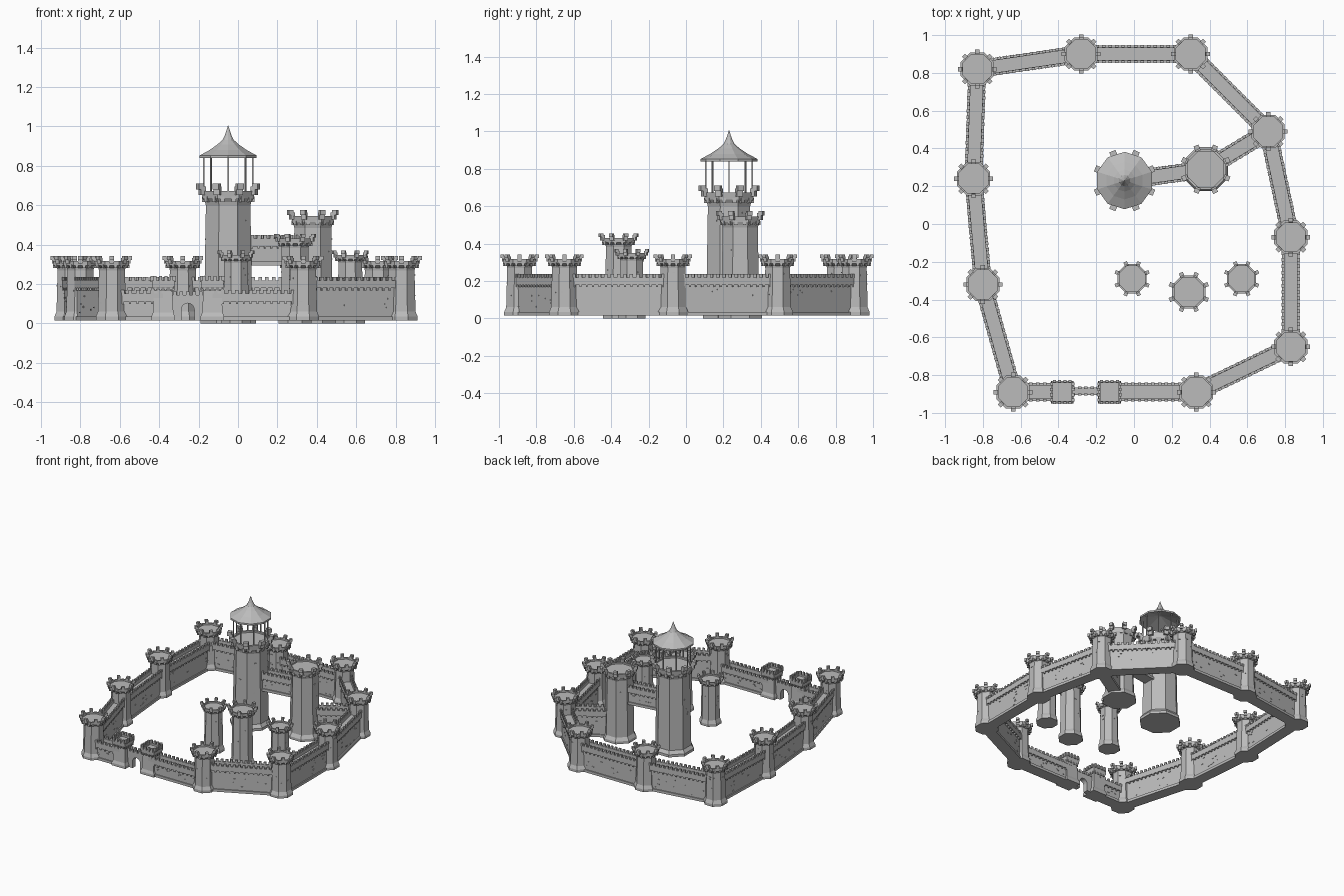
import bpy, bmesh, math, random
from mathutils import Matrix, Vector

random.seed(4)
if "Cube" in bpy.data.objects:
    bpy.data.objects.remove(bpy.data.objects["Cube"])

stone = bpy.data.materials.new("grey_stone")
stone.use_nodes = True
stone.diffuse_color = (0.5, 0.5, 0.5, 1)
stone.node_tree.nodes["Principled BSDF"].inputs["Base Color"].default_value = (0.5, 0.5, 0.5, 1)


def finish(bm, name, matrix):
    bmesh.ops.recalc_face_normals(bm, faces=bm.faces[:])
    mesh = bpy.data.meshes.new(name)
    bm.to_mesh(mesh)
    bm.free()
    mesh.materials.append(stone)
    ob = bpy.data.objects.new(name, mesh)
    ob.matrix_world = matrix
    bpy.context.collection.objects.link(ob)
    return ob


def box(bm, center, size, angle=0.0):
    """Box whose center is first placed, then swung around z."""
    m = Matrix.Rotation(angle, 4, "Z") @ Matrix.Translation(center) @ Matrix.Diagonal((*size, 1))
    bmesh.ops.create_cube(bm, size=1, matrix=m)


def lathe(bm, profile, sides, turn):
    """Faceted solid from (radius, height) pairs, closed at both ends."""
    rings = []
    for r, z in profile:
        rings.append([bm.verts.new((r * math.cos(turn + math.tau * i / sides),
                                    r * math.sin(turn + math.tau * i / sides), z))
                      for i in range(sides)])
    for low, high in zip(rings, rings[1:]):
        for i in range(sides):
            j = (i + 1) % sides
            bm.faces.new((low[i], low[j], high[j], high[i]))
    bm.faces.new(rings[0][::-1])
    bm.faces.new(rings[-1])


def tower(name, x, y, body, crown, z0, top, sides=8, merlon_turn=0.0, merlons=8):
    """Flared foot, slim shaft, corbelled crown and outward leaning merlons."""
    bm = bmesh.new()
    turn = math.pi / sides
    k = 1 / math.cos(turn)
    h = crown * 0.55                       # crown height including merlons
    rim = top - h * 0.5
    deck = rim - 0.012
    lathe(bm, [(r * k, z) for r, z in (
        (body * 1.24, z0), (body * 1.24, z0 + 0.02), (body * 1.08, z0 + 0.045),
        (body, top - h * 1.5), (body * 1.04, top - h * 1.25), (crown * 0.97, top - h),
        (crown, rim), (crown * 0.87, rim), (crown * 0.87, deck))], sides, turn)
    for i in range(merlons):
        a = merlon_turn + math.tau * i / merlons
        reach = crown * (k if merlon_turn and sides == 8 else 1)
        box(bm, (reach * 0.98, 0, rim), (crown * 0.2, crown * 0.26, h * 0.6), a)
        box(bm, (reach * 1.06, 0, top - h * 0.2), (crown * 0.22, crown * 0.26, h * 0.4), a)
    # corbels tucked under the crown
    for i in range(sides):
        for s in (-0.5, 0.5):
            box(bm, (crown * 0.93, s * crown * 0.42, top - h * 1.08),
                (crown * 0.14, crown * 0.16, h * 0.36), math.tau * i / sides)
    # scattered raised stones
    for i in range(12):
        box(bm, (body * 1.02, random.uniform(-0.28, 0.28) * body,
                 random.uniform(z0 + 0.08, top - h * 1.9)),
            (0.006, 0.014, 0.006), math.tau * random.randrange(sides) / sides)
    return finish(bm, name, Matrix.Translation((x, y, 0)))


def wall(name, a, b, z0, top, half=0.036):
    """Wall between two points with a sunken walk and toothed parapets."""
    a, b = Vector(a), Vector(b)
    d = b - a
    n = d.length
    bm = bmesh.new()
    deck = top - 0.045
    box(bm, (0, 0, (z0 + deck) / 2), (n, half * 2, deck - z0))
    box(bm, (0, 0, z0 + 0.01), (n, half * 2 + 0.016, 0.02))
    teeth = int(n / 0.033)
    for s in (-1, 1):
        box(bm, (0, s * (half + 0.003), top - 0.038), (n, 0.014, 0.04))
        for i in range(teeth):
            x = n * ((i + 0.5) / teeth - 0.5)
            box(bm, (x, s * (half + 0.005), top - 0.01), (0.018, 0.014, 0.02))
            box(bm, (x, s * (half + 0.004), top - 0.064), (0.01, 0.012, 0.012))
        for i in range(int(n * 20)):
            box(bm, (random.uniform(-0.45, 0.45) * n, s * half,
                     random.uniform(z0 + 0.03, top - 0.08)), (0.014, 0.006, 0.006))
    mid = (a + b) / 2
    return finish(bm, name, Matrix.Translation((mid.x, mid.y, 0))
                  @ Matrix.Rotation(math.atan2(d.y, d.x), 4, "Z"))


# outer ring of towers, counter-clockwise from the front
ring = [(0.33, -0.89), (0.83, -0.65), (0.83, -0.07), (0.71, 0.49), (0.30, 0.90),
        (-0.28, 0.90), (-0.83, 0.82), (-0.85, 0.24), (-0.80, -0.32), (-0.64, -0.89)]
for i, p in enumerate(ring):
    tower(f"ring_tower_{i + 1}", *p, 0.066, 0.088, 0.015, 0.342)
for i, (p, q) in enumerate(zip(ring, ring[1:])):
    wall(f"ring_wall_{i + 1}", p, q, 0.015, 0.237)

# front wall with the gate between two square towers
gate_left, gate_right = (-0.13, -0.89), (-0.38, -0.89)
wall("front_wall_left", ring[0], gate_left, 0.015, 0.17, 0.038)
wall("front_wall_right", gate_right, ring[-1], 0.015, 0.17, 0.038)
for name, (x, y) in (("gate_tower_left", gate_left), ("gate_tower_right", gate_right)):
    bm = bmesh.new()
    lathe(bm, [(r * math.sqrt(2), z) for r, z in (
        (0.06, 0.015), (0.06, 0.035), (0.052, 0.055), (0.046, 0.165), (0.056, 0.185),
        (0.058, 0.218), (0.048, 0.218), (0.048, 0.205))], 4, math.pi / 4)
    for side in range(4):
        for t in (-1.5, -0.5, 0.5, 1.5):
            box(bm, (0.057, t * 0.028, 0.225), (0.014, 0.016, 0.03), side * math.pi / 2)
            box(bm, (0.053, t * 0.026, 0.175), (0.01, 0.01, 0.016), side * math.pi / 2)
    finish(bm, name, Matrix.Translation((x, y, 0)))

bm = bmesh.new()
arch = [(0.033 * math.cos(math.pi * i / 10), 0.07 + 0.033 * math.sin(math.pi * i / 10))
        for i in range(11)]
outline = [(0.09, 0.015), (0.09, 0.145), (-0.09, 0.145), (-0.09, 0.015), (-0.033, 0.015)]
outline += arch[::-1] + [(0.033, 0.015)]
face = bm.faces.new([bm.verts.new((x, -0.02, z)) for x, z in outline])
out = bmesh.ops.extrude_face_region(bm, geom=[face])
bmesh.ops.translate(bm, vec=(0, 0.04, 0),
                    verts=[v for v in out["geom"] if isinstance(v, bmesh.types.BMVert)])
for i in range(5):
    for s in (-1, 1):
        box(bm, (0.033 * (i - 2), s * 0.018, 0.152), (0.018, 0.012, 0.02))
finish(bm, "gate_arch", Matrix.Translation((-0.255, -0.885, 0)))

# inner towers
half_step = math.pi / 8
tower("yard_tower_small_right", -0.01, -0.29, 0.06, 0.077, 0, 0.37, merlon_turn=half_step)
tower("yard_tower_small_left", 0.57, -0.29, 0.06, 0.077, 0, 0.37, merlon_turn=half_step)
tower("yard_tower_tall", 0.29, -0.36, 0.068, 0.088, 0, 0.455, merlon_turn=half_step)
tower("bridge_tower", 0.38, 0.29, 0.094, 0.108, 0, 0.575, merlon_turn=half_step)
tower("keep", -0.05, 0.23, 0.113, 0.134, 0, 0.71, merlon_turn=half_step)
wall("high_bridge", (-0.05, 0.23), (0.38, 0.29), 0.295, 0.45)
wall("inner_wall", (0.38, 0.29), (0.71, 0.49), 0.015, 0.237)

# keep canopy: slim posts and a curved pointed roof
bm = bmesh.new()
for i in range(8):
    box(bm, (0.124, 0, 0.75), (0.007, 0.007, 0.2), math.tau * i / 8)
finish(bm, "canopy_posts", Matrix.Translation((-0.05, 0.23, 0)))
bm = bmesh.new()
lathe(bm, [(0.01, 0.885), (0.145, 0.84), (0.152, 0.84), (0.152, 0.853), (0.1, 0.88), (0.058, 0.908),
           (0.03, 0.932), (0.018, 0.955), (0.009, 0.98), (0.001, 1.005)], 10, math.pi / 10)
finish(bm, "canopy_roof", Matrix.Translation((-0.05, 0.23, 0)))
